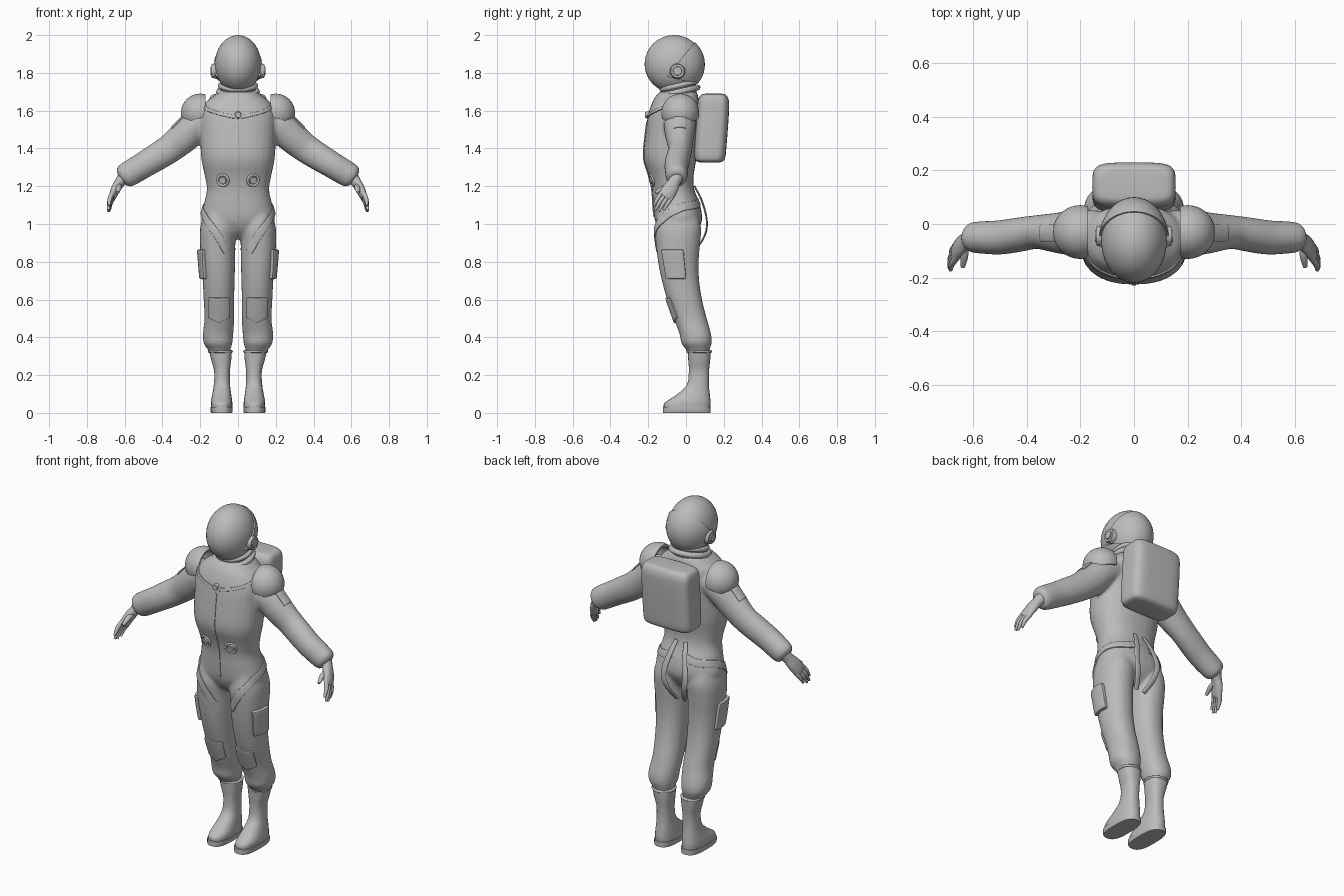
import bpy, bmesh, math
from mathutils import Vector as V, Matrix
from mathutils.bvhtree import BVHTree

if "Cube" in bpy.data.objects:
    bpy.data.objects.remove(bpy.data.objects["Cube"])

grey = bpy.data.materials.new("suit_grey")
grey.diffuse_color = (0.5, 0.5, 0.5, 1)
grey.use_nodes = True
grey.node_tree.nodes["Principled BSDF"].inputs["Base Color"].default_value = grey.diffuse_color


def make(name, bm):
    bmesh.ops.recalc_face_normals(bm, faces=bm.faces)
    me = bpy.data.meshes.new(name)
    bm.to_mesh(me)
    bm.free()
    ob = bpy.data.objects.new(name, me)
    bpy.context.collection.objects.link(ob)
    return finish(ob)


def finish(ob, angle=40):
    """Bake modifiers, then colour and shade."""
    dg = bpy.context.evaluated_depsgraph_get()
    me = bpy.data.meshes.new_from_object(ob.evaluated_get(dg))
    ob.modifiers.clear()
    ob.data = me
    me.materials.clear()
    me.materials.append(grey)
    me.polygons.foreach_set("use_smooth", [True] * len(me.polygons))
    me.set_sharp_from_angle(angle=math.radians(angle))
    return ob


def spline(rows, sub):
    """Catmull-Rom interpolation of number tuples."""
    out = []
    for i in range(len(rows) - 1):
        a, b, c, d = (rows[max(0, min(len(rows) - 1, i + k))] for k in (-1, 0, 1, 2))
        for s in range(sub):
            t = s / sub
            out.append([q + .5 * t * (r - p + t * (2*p - 5*q + 4*r - w + t * (3*(q - r) + w - p)))
                        for p, q, r, w in zip(a, b, c, d)])
    return out + [list(rows[-1])]


def loft(name, rows, side=None, n=28, power=2, sub=4):
    """Skin through rings (x, y, z, ru, rv); horizontal unless a side vector is given."""
    rows, bm, rings = spline(rows, sub), bmesh.new(), []
    for i, (x, y, z, ru, rv) in enumerate(rows):
        u, v = V((1, 0, 0)), V((0, 1, 0))
        if side:
            t = (V(rows[min(i + 1, len(rows) - 1)][:3]) - V(rows[max(i - 1, 0)][:3])).normalized()
            u = V(side)
            u = (u - t * u.dot(t)).normalized()
            v = t.cross(u)
        ring = []
        for k in range(n):
            c, s = math.cos(math.tau * k / n), math.sin(math.tau * k / n)
            c, s = (math.copysign(abs(q) ** (2 / power), q) for q in (c, s))
            ring.append(bm.verts.new(V((x, y, z)) + u * c * ru + v * s * rv))
        rings.append(ring)
    for a, b in zip(rings, rings[1:]):
        for k in range(n):
            bm.faces.new((a[k], a[(k + 1) % n], b[(k + 1) % n], b[k]))
    bm.faces.new(rings[0])
    bm.faces.new(rings[-1])
    return make(name, bm)


def body(name, rows, **kw):
    """Horizontal rings written as z, x0, x1, y front, y back."""
    return loft(name, [((a + b) / 2, (c + d) / 2, z, (b - a) / 2, (d - c) / 2)
                       for z, a, b, c, d in rows], **kw)


def grid_plate(name, grid, thick):
    """Thickened, rounded sheet through a grid of points."""
    bm = bmesh.new()
    vs = [[bm.verts.new(p) for p in row] for row in grid]
    for a, b in zip(vs, vs[1:]):
        for k in range(len(a) - 1):
            bm.faces.new((a[k], a[k + 1], b[k + 1], b[k]))
    ob = make(name, bm)
    m = ob.modifiers.new("thick", 'SOLIDIFY')
    m.thickness, m.offset = 2 * thick, 0
    m = ob.modifiers.new("round", 'BEVEL')
    m.width, m.segments, m.angle_limit = thick * .45, 2, math.radians(50)
    return finish(ob)


def patch(name, corners, aim, thick, vee=0, n=10):
    """Plate projected onto the suit along aim; vee drops the lower middle."""
    a, b, c, d = (V(p) for p in corners)
    grid = []
    for i in range(n + 1):
        row = []
        for j in range(n + 1):
            u, w = j / n, i / n
            p = a.lerp(b, u).lerp(d.lerp(c, u), w)
            p.z -= vee * (1 - abs(2 * u - 1)) * (1 - w)
            hit = suit_tree.ray_cast(p - V(aim), V(aim))[0]
            row.append(hit or p)
        grid.append(row)
    return grid_plate(name, grid, thick)


def strap(name, pts, width, thick):
    """Ribbon laid on the suit surface."""
    hits = [suit_tree.find_nearest(V(p))[:2] for p in spline(pts, 8)]
    grid = []
    for i, (p, nrm) in enumerate(hits):
        t = hits[min(i + 1, len(hits) - 1)][0] - hits[max(i - 1, 0)][0]
        across = nrm.cross(t).normalized() * width / 2
        grid.append([suit_tree.find_nearest(p + across * k)[0] for k in (-1, -.33, .33, 1)])
    return grid_plate(name, grid, thick)


def ball(name, c, r, cuts=(), thick=0):
    """Ellipsoid trimmed by planes (point, normal of the removed side)."""
    bm = bmesh.new()
    bmesh.ops.create_uvsphere(bm, u_segments=40, v_segments=24, radius=1,
                              matrix=Matrix.Translation(c) @ Matrix.Diagonal((*r, 1)))
    for co, no in cuts:
        bmesh.ops.bisect_plane(bm, geom=bm.verts[:] + bm.edges[:] + bm.faces[:],
                               plane_co=co, plane_no=no, clear_outer=True)
    ob = make(name, bm)
    if thick:
        ob.modifiers.new("thick", 'SOLIDIFY').thickness = thick
        finish(ob)
    return ob


def ring(name, c, ra, rb, minor, rot):
    """Tilted elliptical ring."""
    bm, n, m = bmesh.new(), 40, 10
    vs = [[bm.verts.new(V(c) + rot @ V(((ra + minor * math.cos(q)) * math.cos(p),
           (rb + minor * math.cos(q)) * math.sin(p), minor * math.sin(q))))
           for q in (math.tau * j / m for j in range(m))] for p in (math.tau * i / n for i in range(n))]
    for i in range(n):
        for j in range(m):
            bm.faces.new((vs[i][j], vs[i][j - 1], vs[i - 1][j - 1], vs[i - 1][j]))
    return make(name, bm)


def disc(name, c, axis, r, depth):
    bm = bmesh.new()
    bmesh.ops.create_cone(bm, cap_ends=True, segments=28, radius1=r, radius2=r * .85, depth=depth,
                          matrix=Matrix.Translation(c) @ V(axis).to_track_quat('Z', 'Y').to_matrix().to_4x4())
    return make(name, bm)


# Suit: torso, legs and sleeves fused into one soft skin
parts = [body("torso", [
    (.92, -.07, .07, -.09, .03), (.96, -.14, .14, -.135, .06), (1.02, -.195, .195, -.165, .085),
    (1.1, -.182, .182, -.175, .075), (1.18, -.165, .165, -.18, .045), (1.25, -.175, .175, -.195, .04),
    (1.35, -.195, .195, -.225, .055), (1.48, -.2, .2, -.215, .065), (1.58, -.2, .2, -.2, .07),
    (1.64, -.175, .175, -.18, .07), (1.67, -.14, .14, -.165, .065), (1.7, -.1, .1, -.14, .06)], power=2.3)]
for s in (1, -1):
    parts.append(body("leg", [(z, *sorted((s * a, s * b)), c, d) for z, a, b, c, d in (
        (1.06, .03, .18, -.15, .06), (.98, .012, .2, -.165, .08), (.9, .014, .202, -.16, .075),
        (.8, .015, .195, -.148, .067), (.7, .018, .187, -.128, .07), (.6, .02, .182, -.1, .085),
        (.5, .02, .177, -.065, .11), (.42, .025, .186, -.035, .132), (.37, .03, .182, -.025, .136),
        (.335, .04, .16, .0, .125), (.31, .045, .15, .015, .12))], power=2.2))
    parts.append(loft("sleeve", [(s * x, y, z, u, v) for x, y, z, u, v in (
        (.13, -.03, 1.57, .08, .07), (.21, -.033, 1.53, .086, .084), (.28, -.033, 1.465, .076, .084),
        (.36, -.03, 1.4, .063, .077), (.43, -.04, 1.355, .064, .074), (.5, -.05, 1.312, .064, .07),
        (.57, -.05, 1.27, .06, .068), (.605, -.05, 1.25, .055, .062), (.62, -.05, 1.24, .035, .04))],
        side=(0, 1, 0)))
with bpy.context.temp_override(active_object=parts[0], object=parts[0], selected_objects=parts,
                               selected_editable_objects=parts):
    bpy.ops.object.join()
suit = parts[0]
suit.name = "suit"
m = suit.modifiers.new("fuse", 'REMESH')
m.mode, m.voxel_size = 'VOXEL', .009
m = suit.modifiers.new("soften", 'SMOOTH')
m.factor, m.iterations = .5, 6
finish(suit, 60)
bm = bmesh.new()
bm.from_mesh(suit.data)
suit_tree = BVHTree.FromBMesh(bm)
bm.free()

# Helmet, shell and collar
ball("visor", (0, -.063, 1.847), (.122, .156, .153))
ball("helmet_shell", (0, -.06, 1.845), (.13, .16, .157),
     [((0, -.06, 1.83), (0, -.77, .62)), ((0, 0, 1.755), (0, -.25, -1))], .012)
tilt = Matrix.Rotation(math.radians(13), 3, 'X')
for z, r, w in ((1.7, .1, .016), (1.733, .092, .014)):
    ring("neck_ring", (0, -.037, z), r, r, w, tilt)
body("neck", [(1.66, -.1, .1, -.13, .06), (1.72, -.09, .09, -.13, .055), (1.78, -.08, .08, -.13, .05)])

# Backpack
loft("backpack", [(0, y, z, rx, ry) for y, z, rx, ry in (
    (.13, 1.325, .1, .04), (.125, 1.33, .135, .066), (.126, 1.35, .152, .081), (.13, 1.42, .155, .085),
    (.143, 1.6, .155, .085), (.145, 1.66, .152, .08), (.146, 1.685, .135, .062), (.146, 1.69, .1, .04))],
    power=4.5, n=48)

# Front zip and yoke seam
strap("zip", [(0, -.3, 1.56), (0, -.3, 1.4), (0, -.3, 1.2), (0, -.2, 1.03)], .016, .004)
strap("yoke_trim", [(-.19, -.1, 1.63), (-.15, -.19, 1.605), (0, -.25, 1.575),
                    (.15, -.19, 1.605), (.19, -.1, 1.63)], .018, .006)
disc("yoke_clasp", (0, -.205, 1.578), (0, -1, 0), .018, .022)

for s in (1, -1):
    def mir(*pts):
        return [(s * p[0], *p[1:]) for p in pts]

    # Ear cups
    disc("ear_cup", (s * .126, -.045, 1.81), (s, 0, 0), .042, .026)
    disc("ear_cap", (s * .138, -.045, 1.81), (s, 0, 0), .026, .014)

    # Shoulder pads
    ball("shoulder_pad", (s * .2, -.03, 1.588), (.102, .1, .102),
         [((s * .172, 0, 0), (-s, 0, 0)), ((s * .2, 0, 1.56), (-s * .25, 0, -1))], .015)

    # Belt valves
    hit, nrm = suit_tree.ray_cast(V((s * .08, -1, 1.232)), V((0, 1, 0)))[:2]
    disc("belt_valve", hit, nrm, .022, .022)
    ring("valve_rim", hit, .029, .029, .007, nrm.to_track_quat('Z', 'Y').to_matrix())

    # Arm patch, thigh pocket and knee pad
    patch("arm_patch", mir((.30, -.065, 1.45), (.30, .0, 1.45), (.25, .0, 1.53), (.25, -.065, 1.53)),
          (-s * .65, 0, -.76), .004)
    patch("thigh_pocket", mir((.2, -.1, .71), (.2, .0, .71), (.2, -.015, .865), (.2, -.125, .865)),
          (-s, 0, 0), .018)
    patch("knee_pad", mir((.045, -.1, .505), (.155, -.1, .505), (.155, -.1, .61), (.045, -.1, .61)),
          (0, 1, 0), .008, vee=.03)

    # Harness: hip band and rear loop
    strap("hip_band", mir((.05, .12, 1.14), (.13, .09, 1.115), (.21, -.03, 1.09), (.19, -.12, 1.04),
                          (.11, -.2, .94), (.04, -.17, .85)), .042, .006)
    loft("rear_loop", mir((.03, .045, 1.2, .012, .005), (.05, .085, 1.12, .016, .005),
                          (.07, .11, 1.02, .017, .005), (.055, .1, .94, .017, .005),
                          (.025, .05, .86, .014, .005)), side=(1, 0, 0), n=12)

    # Boots
    body("boot", [(z, *sorted((s * a, s * b)), c, d) for z, a, b, c, d in (
        (.025, .03, .143, -.118, .128), (.05, .03, .144, -.116, .13), (.07, .032, .142, -.09, .129),
        (.1, .036, .136, -.045, .126), (.15, .042, .128, .005, .121), (.22, .043, .126, .015, .122),
        (.28, .036, .142, .012, .128), (.33, .033, .153, .008, .132))], power=2.4)
    body("sole", [(z, *sorted((s * a, s * b)), -.122, .131) for z, a, b in (
        (0, .032, .142), (.008, .028, .146), (.03, .028, .146))], power=2.8, sub=1)
    ring("boot_cuff", (s * .093, .07, .325), .059, .061, .007, Matrix.Identity(3))

    # Gloves
    wide = (0, .8, -.55)
    loft("palm", mir((.6, -.045, 1.255, .036, .036), (.622, -.06, 1.225, .032, .028),
                     (.645, -.08, 1.19, .04, .024), (.663, -.105, 1.15, .04, .019),
                     (.668, -.113, 1.138, .03, .012)), side=wide, n=20)
    for k, length in enumerate((.9, 1.05, 1, .8)):
        o = V(wide) * (k - 1.5) * .02
        a = V((.658, -.098, 1.16)) + o
        b, c = a + V((.022, -.03, -.045)) * length, a + V((.027, -.055, -.088)) * length
        loft("finger", mir((*a, .012, .013), (*b, .011, .012), (*c, .006, .007)), side=wide, n=12)
    loft("thumb", mir((.632, -.075, 1.205, .016, .016), (.632, -.12, 1.19, .015, .014),
                      (.637, -.16, 1.165, .008, .008)), side=(1, 0, 0), n=12)
